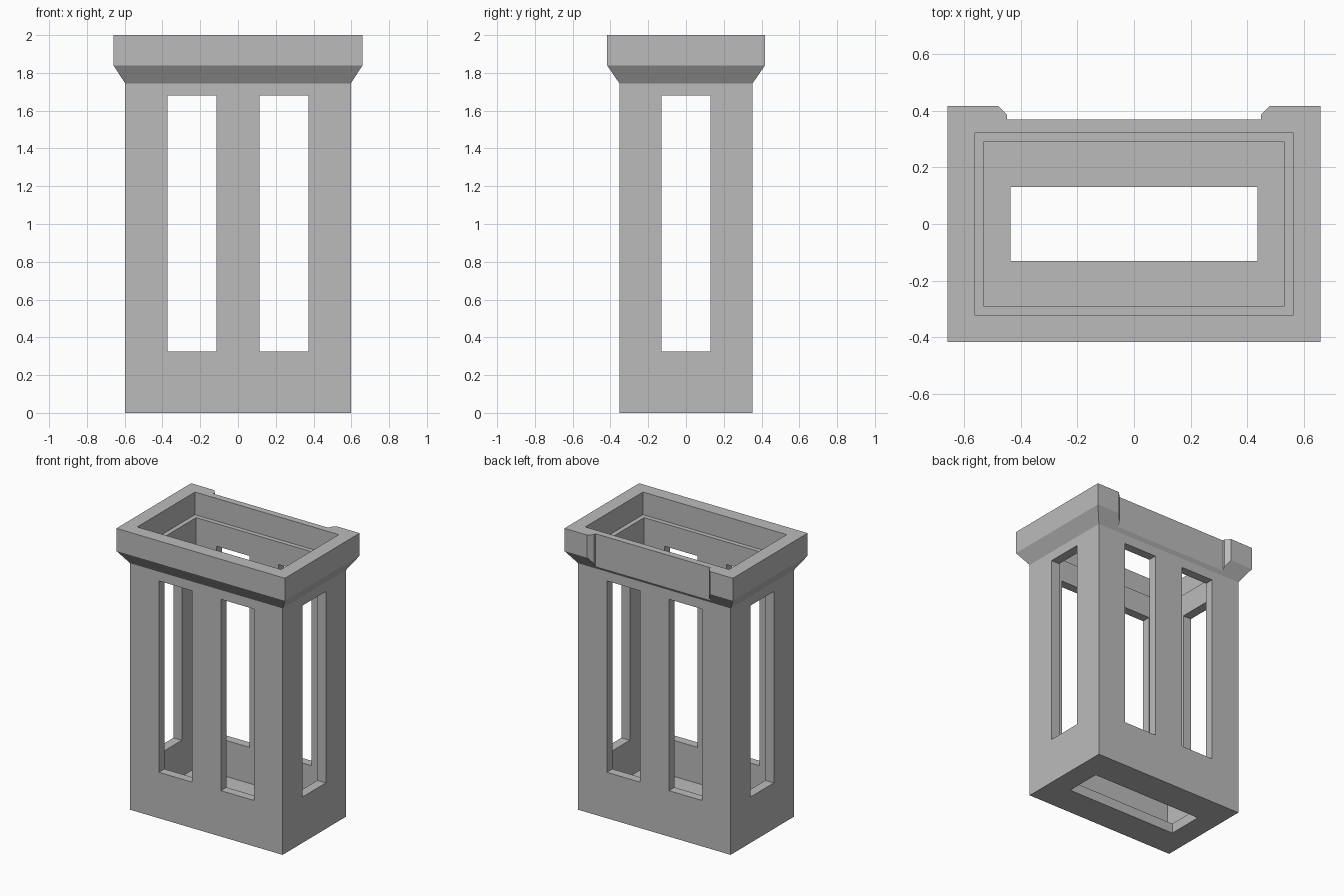
import bpy, bmesh

cube = bpy.data.objects.get("Cube")
if cube:
    bpy.data.objects.remove(cube, do_unlink=True)

# Single material
grey = bpy.data.materials.new("stone grey")
grey.use_nodes = True
colour = (0.5, 0.5, 0.5, 1)
grey.diffuse_color = colour
grey.node_tree.nodes["Principled BSDF"].inputs["Base Color"].default_value = colour


def make_object(name, bm):
    bmesh.ops.recalc_face_normals(bm, faces=bm.faces[:])
    mesh = bpy.data.meshes.new(name)
    bm.to_mesh(mesh)
    bm.free()
    mesh.materials.append(grey)
    obj = bpy.data.objects.new(name, mesh)
    bpy.context.collection.objects.link(obj)
    return obj


def box(name, x0, x1, y0, y1, z0, z1):
    return prism(name, [(x0, y0), (x1, y0), (x1, y1), (x0, y1)], z0, z1)


def prism(name, outline, z0, z1):
    bm = bmesh.new()
    base = bm.faces.new([bm.verts.new((x, y, z0)) for x, y in outline])
    top = bmesh.ops.extrude_face_region(bm, geom=[base])["geom"]
    verts = [v for v in top if isinstance(v, bmesh.types.BMVert)]
    bmesh.ops.translate(bm, verts=verts, vec=(0, 0, z1 - z0))
    if base.is_valid and all(len(e.link_faces) < 2 for e in base.edges):
        bm.faces.remove(base)
    bmesh.ops.holes_fill(bm, edges=bm.edges[:])
    return make_object(name, bm)


def cut(target, cutter):
    mod = target.modifiers.new("cut", "BOOLEAN")
    mod.operation = "DIFFERENCE"
    mod.solver = "EXACT"
    mod.object = cutter
    bpy.context.view_layer.objects.active = target
    bpy.ops.object.modifier_apply(modifier=mod.name)
    bpy.data.objects.remove(cutter, do_unlink=True)


# Hollow housing: rectangular rings (half width, half depth, height) from the
# floor opening, around the outside, over the rim and back down the inside
rings = [
    (0.437, 0.13, 0), (0.597, 0.353, 0), (0.597, 0.353, 1.745),
    (0.66, 0.418, 1.84), (0.66, 0.418, 2), (0.563, 0.323, 2),
    (0.563, 0.323, 1.84), (0.531, 0.291, 1.84), (0.531, 0.291, 0.07),
    (0.437, 0.13, 0.07),
]
corners = [(-1, -1), (1, -1), (1, 1), (-1, 1)]
bm = bmesh.new()
loops = [[bm.verts.new((w * sx, d * sy, z)) for sx, sy in corners] for w, d, z in rings]
for a, b in zip(loops, loops[1:] + loops[:1]):
    for i in range(4):
        j = (i + 1) % 4
        bm.faces.new((a[i], a[j], b[j], b[i]))
housing = make_object("housing", bm)

# Tall windows: two through front and back, one through the sides
z0, z1 = 0.325, 1.68
for side in (-1, 1):
    x0, x1 = sorted((side * 0.113, side * 0.373))
    cut(housing, box("window_cutter", x0, x1, -1, 1, z0, z1))
cut(housing, box("side_window_cutter", -1, 1, -0.13, 0.13, z0, z1))

# Shallow recess with bevelled ends along the back of the rim
half = [(0.45, 0.37), (0.45, 0.387), (0.483, 0.42), (0.483, 0.6)]
outline = half + [(-x, y) for x, y in reversed(half)]
cut(housing, prism("rim_recess_cutter", outline, 1.7, 2.2))
